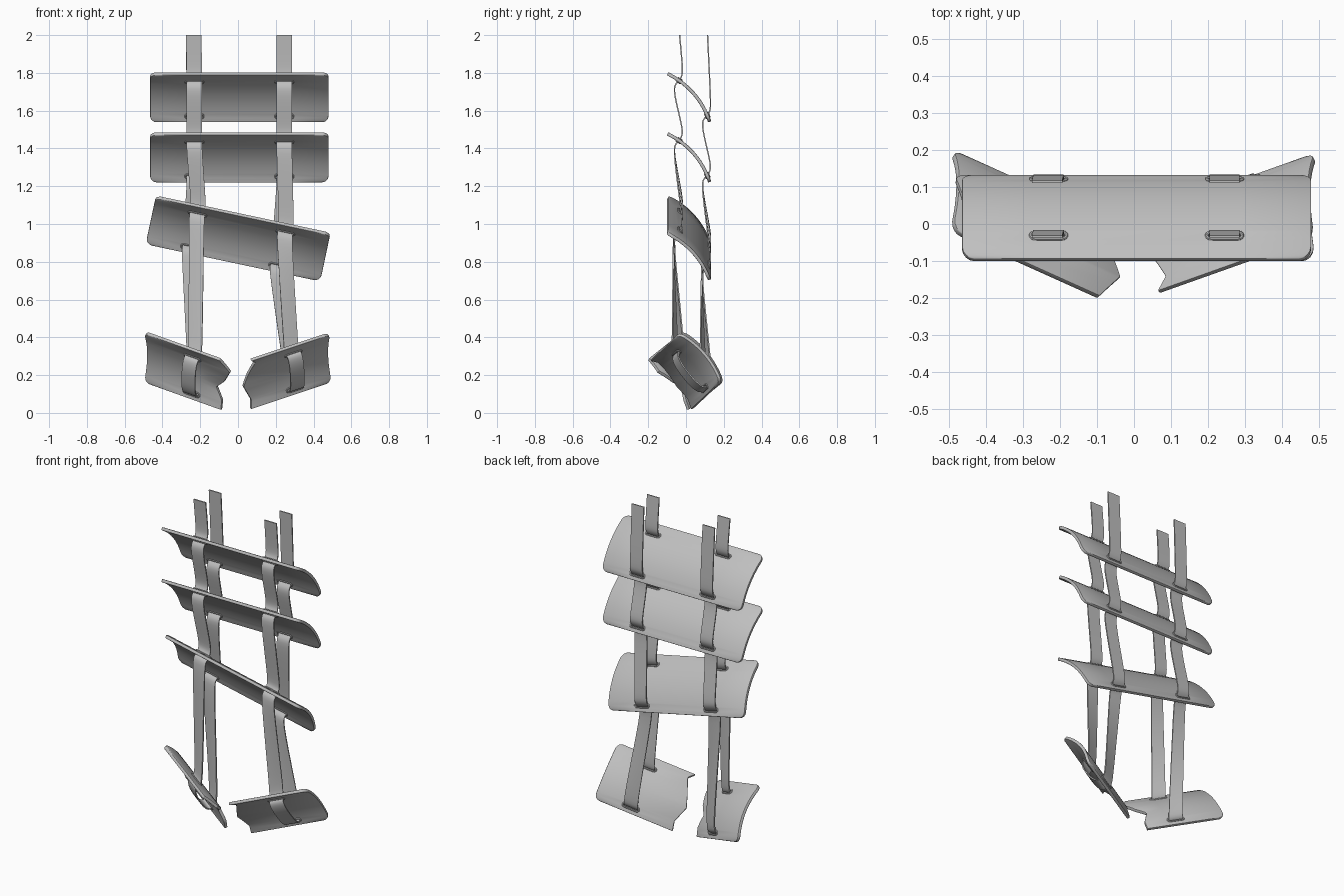
import bpy
import bmesh
import math
from mathutils import Vector

if "Cube" in bpy.data.objects:
    bpy.data.objects.remove(bpy.data.objects["Cube"])

WIDTH, BULGE, HALF, CORNER = 0.339, 0.035, 0.4725, 0.035
SLOT_V = (0.2, 0.9)          # front and back slot across the slat
SLOT_L, SLOT_W = 0.043, 0.022
UP = Vector((0, 0, 1))

grey = bpy.data.materials.new("plain grey")
grey.use_nodes = True
colour = (0.52, 0.52, 0.52, 1)
grey.diffuse_color = colour
grey.node_tree.nodes["Principled BSDF"].inputs["Base Color"].default_value = colour


def finish(obj):
    """Apply modifiers, then smooth with sharp edges kept."""
    obj.data.materials.append(grey)
    bpy.ops.object.select_all(action='DESELECT')
    obj.select_set(True)
    bpy.context.view_layer.objects.active = obj
    bpy.ops.object.convert(target='MESH')
    bpy.ops.object.shade_smooth_by_angle(angle=math.radians(40))


def add_object(name, data):
    obj = bpy.data.objects.new(name, data)
    bpy.context.collection.objects.link(obj)
    return obj


class Frame:
    """Position and direction of a slat: length, width and normal."""

    def __init__(self, origin, length, width):
        self.o = Vector(origin)
        self.l = Vector(length).normalized()
        self.n = self.l.cross(Vector(width)).normalized()
        self.w = self.n.cross(self.l)

    def point(self, along, v):
        bow = 4 * BULGE * v * (1 - v)
        return self.o + self.l * along + self.w * (v - 0.5) * WIDTH + self.n * bow

    def tangent(self, v):
        return (self.w * WIDTH + self.n * 4 * BULGE * (1 - 2 * v)).normalized()


def corner_inset(v):
    d = min(v, 1 - v) * WIDTH
    return CORNER - math.sqrt(CORNER**2 - (CORNER - d)**2) if d < CORNER else 0


def broken_end(profile):
    """Jagged end from a few (v, length) points."""
    def end(v):
        for (v0, a), (v1, b) in zip(profile, profile[1:]):
            if v <= v1:
                return a + (b - a) * (v - v0) / (v1 - v0)
        return profile[-1][1]
    return end


def make_rim(name, frame, along, v):
    """Raised stadium ring around a slot, on both faces."""
    t = frame.tangent(v)
    n = frame.l.cross(t)
    cu = bpy.data.curves.new(name, 'CURVE')
    cu.dimensions = '3D'
    cu.bevel_depth, cu.bevel_resolution = 0.005, 2
    for side in (-0.009, 0.009):
        sp = cu.splines.new('POLY')
        sp.points.add(15)
        sp.use_cyclic_u = True
        for i, p in enumerate(sp.points):
            a = math.pi * ((i if i < 8 else i - 1) / 7 - 0.5)
            shift = 0.037 if i < 8 else -0.037
            co = (frame.point(along, v) + n * side
                  + frame.l * (shift + 0.011 * math.cos(a)) + t * 0.011 * math.sin(a))
            p.co = (*co, 1)
    finish(add_object(name, cu))


def make_slat(name, frame, slots, low, high):
    """Curved board with slots left open, thickened and softly bevelled."""
    rows = [0, .01, .03, .06, .1, .2 - SLOT_W, .2 + SLOT_W, .25, .35, .42, .5, .58,
            .65, .72, .8, .85, .9 - SLOT_W, .9 + SLOT_W, .95, .97, .99, 1]
    cuts = [s + d for s in slots for d in (-SLOT_L, SLOT_L)]
    bm = bmesh.new()
    grid = [[bm.verts.new(frame.point(a, v)) for a in [low(v), *cuts, high(v)]] for v in rows]
    for r in range(len(rows) - 1):
        middle = (rows[r] + rows[r + 1]) / 2
        slot_row = any(abs(middle - s) < 0.001 for s in SLOT_V)
        for c in range(len(cuts) + 1):
            if slot_row and c % 2 == 1:
                continue
            bm.faces.new((grid[r][c], grid[r][c + 1], grid[r + 1][c + 1], grid[r + 1][c]))
    me = bpy.data.meshes.new(name)
    bm.to_mesh(me)
    bm.free()
    obj = add_object(name, me)
    solid = obj.modifiers.new("thickness", 'SOLIDIFY')
    solid.thickness, solid.offset = 0.018, 0
    bevel = obj.modifiers.new("soft edge", 'BEVEL')
    bevel.width, bevel.segments = 0.004, 2
    bevel.limit_method, bevel.angle_limit = 'ANGLE', math.radians(60)
    finish(obj)
    for i, s in enumerate(slots):
        for v, place in zip(SLOT_V, ("front", "back")):
            make_rim(f"{name}_{place}_rim_{i + 1}", frame, s, v)


def make_strap(name, path):
    """Thin ribbon along (centre, width direction) pairs."""
    bm = bmesh.new()
    pairs = [[bm.verts.new(c + d * s) for s in (-0.041, 0.041)] for c, d in path]
    for (a, b), (c, d) in zip(pairs, pairs[1:]):
        bm.faces.new((a, b, d, c))
    me = bpy.data.meshes.new(name)
    bm.to_mesh(me)
    bm.free()
    obj = add_object(name, me)
    sub = obj.modifiers.new("smooth bends", 'SUBSURF')
    sub.levels = sub.render_levels = 2
    sub.boundary_smooth = 'PRESERVE_CORNERS'
    solid = obj.modifiers.new("thickness", 'SOLIDIFY')
    solid.thickness, solid.offset = 0.007, 0
    finish(obj)


# Whole slats: two level, one hanging askew
tilt = math.radians(12)
s, c = math.sin(tilt), math.cos(tilt)
top = Frame((0.007, 0.014, 1.668), (1, 0, 0), (0, 0.658, -0.752))
middle = Frame((0.007, 0.014, 1.35), (1, 0, 0), (0, 0.658, -0.752))
tilted = Frame((0, 0.014, 0.921), (c, 0, -s), (-0.752 * s, 0.658, -0.752 * c))
for name, frame in (("top_slat", top), ("middle_slat", middle), ("tilted_slat", tilted)):
    make_slat(name, frame, (-0.238, 0.238),
              lambda v: corner_inset(v) - HALF, lambda v: HALF - corner_inset(v))

# Two halves of the snapped bottom slat, measured from their outer ends
right_half = Frame((-0.495, 0.088, 0.295), (0.866, -0.39, -0.31), (0.01, 0.21, -0.27))
left_half = Frame((0.49, 0.075, 0.292), (0.9, 0.32, 0.3), (0, 0.21, -0.25))
right_break = broken_end([(0, .46), (.25, .51), (.5, .47), (.65, .425), (.85, .466), (1, .47)])
left_break = broken_end([(0, .467), (.1, .437), (.35, .473), (.58, .5), (.85, .465), (1, .475)])
make_slat("right_broken_slat", right_half, (0.285,), corner_inset, right_break)
make_slat("left_broken_slat", left_half, (-0.21,),
          lambda v: -left_break(v), lambda v: -corner_inset(v))


def run_down(x, y, slot, v):
    """Strap path from the top through the three whole slats."""
    path = [(Vector((x, y, 2)), Vector((1, 0, 0)))]
    for f in (top, middle, tilted):
        p = f.point(slot, v)
        for normal, rise in ((.025, .05), (.022, .012), (0, 0), (-.028, 0), (-.042, -.03)):
            path.append((p + f.n * normal + UP * rise, f.l))
    return path


# Straps: down the front, looped under the broken slat, up the back
for name, x, slot, frame, end in (("right_strap", -0.235, -0.238, right_half, 0.285),
                                  ("left_strap", 0.245, 0.238, left_half, -0.21)):
    front, back = (frame.point(end, v) for v in SLOT_V)
    loop = [front + frame.n * .025 + UP * .045, front + frame.n * .015, front,
            front - frame.n * .028]
    loop += [front.lerp(back, t) - frame.n * .045 for t in (0.25, 0.5, 0.75)]
    loop += [back - frame.n * .028, back, back + frame.n * .02,
             back + frame.n * .03 + UP * .05]
    path = run_down(x, -0.034, slot, SLOT_V[0])
    path += [(p, frame.l) for p in loop]
    path += reversed(run_down(x, 0.114, slot, SLOT_V[1]))
    make_strap(name, path)
